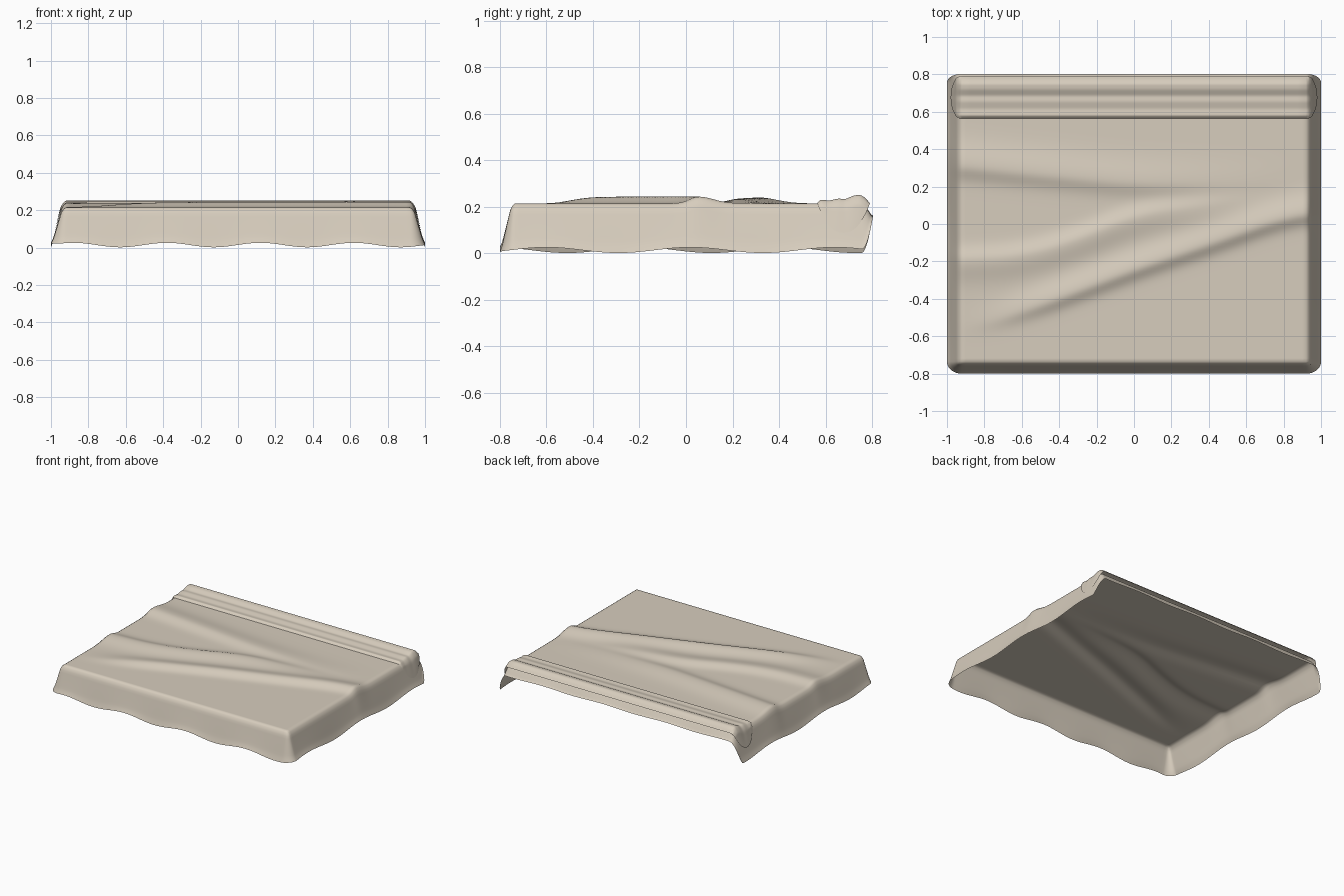
import bpy, math

cube = bpy.data.objects.get("Cube")
if cube:
    bpy.data.objects.remove(cube, do_unlink=True)

TOP = 0.215
SIDE_X, FRONT_Y, BACK_Y = 0.92, -0.735, 0.755   # flat area of the blanket
# skirt profile: fraction, outward offset, height
SKIRT = [(0, 0, TOP), (.06, .01, .211), (.14, .024, .19), (.55, .05, .1),
         (.8, .066, .045), (1, .08, .014)]


def interp(points, x, k=1):
    """Linear interpolation of column k over column 0."""
    if x <= points[0][0]:
        return points[0][k]
    for a, b in zip(points, points[1:]):
        if x <= b[0]:
            return a[k] + (b[k] - a[k]) * (x - a[0]) / (b[0] - a[0])
    return points[-1][k]


def soft(points, x, w, k=1):
    return sum(interp(points, x + w * i / 4, k) for i in range(-4, 5)) / 9


def cloth_material():
    m = bpy.data.materials.new("warm_beige_cloth")
    m.use_nodes = True
    color = (0.68, 0.61, 0.51, 1)
    m.diffuse_color = color
    bsdf = m.node_tree.nodes["Principled BSDF"]
    bsdf.inputs["Base Color"].default_value = color
    bsdf.inputs["Roughness"].default_value = 0.9
    return m


CLOTH = cloth_material()


def sheet(name, us, vs, place):
    """Grid of quads whose points are given by place(u, v)."""
    n = len(vs)
    verts = [place(u, v) for u in us for v in vs]
    faces = [(i * n + j, (i + 1) * n + j, (i + 1) * n + j + 1, i * n + j + 1)
             for i in range(len(us) - 1) for j in range(n - 1)]
    me = bpy.data.meshes.new(name)
    me.from_pydata(verts, [], faces)
    me.materials.append(CLOTH)
    ob = bpy.data.objects.new(name, me)
    bpy.context.collection.objects.link(ob)
    for p in me.polygons:
        p.use_smooth = True
    return ob


def axis(lo, hi, inner, skirt):
    """Pairs of (flat coordinate, signed skirt fraction)."""
    low = [(lo, -1 + i / skirt) for i in range(skirt)]
    mid = [(lo + (hi - lo) * i / inner, 0) for i in range(inner + 1)]
    high = [(hi, (i + 1) / skirt) for i in range(skirt)]
    return low + mid + high


# Wrinkle crests: path points (x, y, height), width north and south of the crest
WRINKLES = [
    ([(-.85, -.54, 0), (-.5, -.43, .026), (0, -.24, .03), (.5, -.07, .03),
      (.8, .04, .03), (1, .07, .028)], .09, .055),
    ([(-1, -.2, .022), (-.6, -.18, .024), (-.3, -.09, .025), (0, .04, .024),
      (.3, .08, .018), (.7, .13, 0)], .06, .1),
    ([(-1, .32, .026), (-.5, .27, .024), (0, .22, .02), (.5, .22, .008),
      (.9, .25, 0)], .11, .065),
]


def wrinkle(x, y):
    h = 0
    for path, north, south in WRINKLES:
        dy = y - soft(path, x, .15)
        w = north if dy > 0 else south
        h = max(h, 0) + soft(path, x, .15, 2) * math.exp(-(dy / w) ** 2)
    return min(h, .034)


# Draped blanket with a wavy hem and an open back
def blanket_point(u, v):
    (x, sx), (y, sy) = u, v
    s = max(abs(sx), abs(sy))
    z = interp(SKIRT, s, 2) + wrinkle(x, y) * (1 - s)
    if s:
        r = math.hypot(sx, sy)
        cx, cy = sx / r, sy / r
        d = interp(SKIRT, s)
        back = cy > 0
        px, py = x + cx * d, y + cy * d * (.6 if back else .82)
        side = math.cos(math.tau * (py - (.02 if cx > 0 else -.2)) / .62)
        front = math.cos(math.tau * (px - .12) / .5)
        z += .012 * s * s * (cx * cx * side + cy * cy * front)
        if back:
            z = TOP + (z - TOP) * (1 - .72 * cy * cy)
        return px, py, z
    return x, y, z


sheet("blanket", axis(-SIDE_X, SIDE_X, 92, 12),
      axis(FRONT_Y, BACK_Y, 90, 12), blanket_point)

# Turned-down fold across the head end, its rounded ends hanging over the sides
FOLD = [(.565, .211), (.575, .23), (.615, .225), (.655, .234), (.685, .231),
        (.72, .247), (.75, .25), (.775, .234), (.79, .212)]


def fold_point(u, y):
    x, s = u
    t = abs(y - .6775) / .1125
    s_end = abs(s) * (.05 + .56 * max(0, 1 - t ** 2.3))
    z = soft(FOLD, y, .008) - TOP
    out = interp(SKIRT, s_end) + .006 * min(1, abs(s) * 3)
    return (x + math.copysign(out, s) if s else x, y,
            interp(SKIRT, s_end, 2) + z * (1 - abs(s)) + .002)


sheet("top_fold", axis(-SIDE_X, SIDE_X, 40, 14),
      [.565 + .225 * i / 45 for i in range(46)], fold_point)
